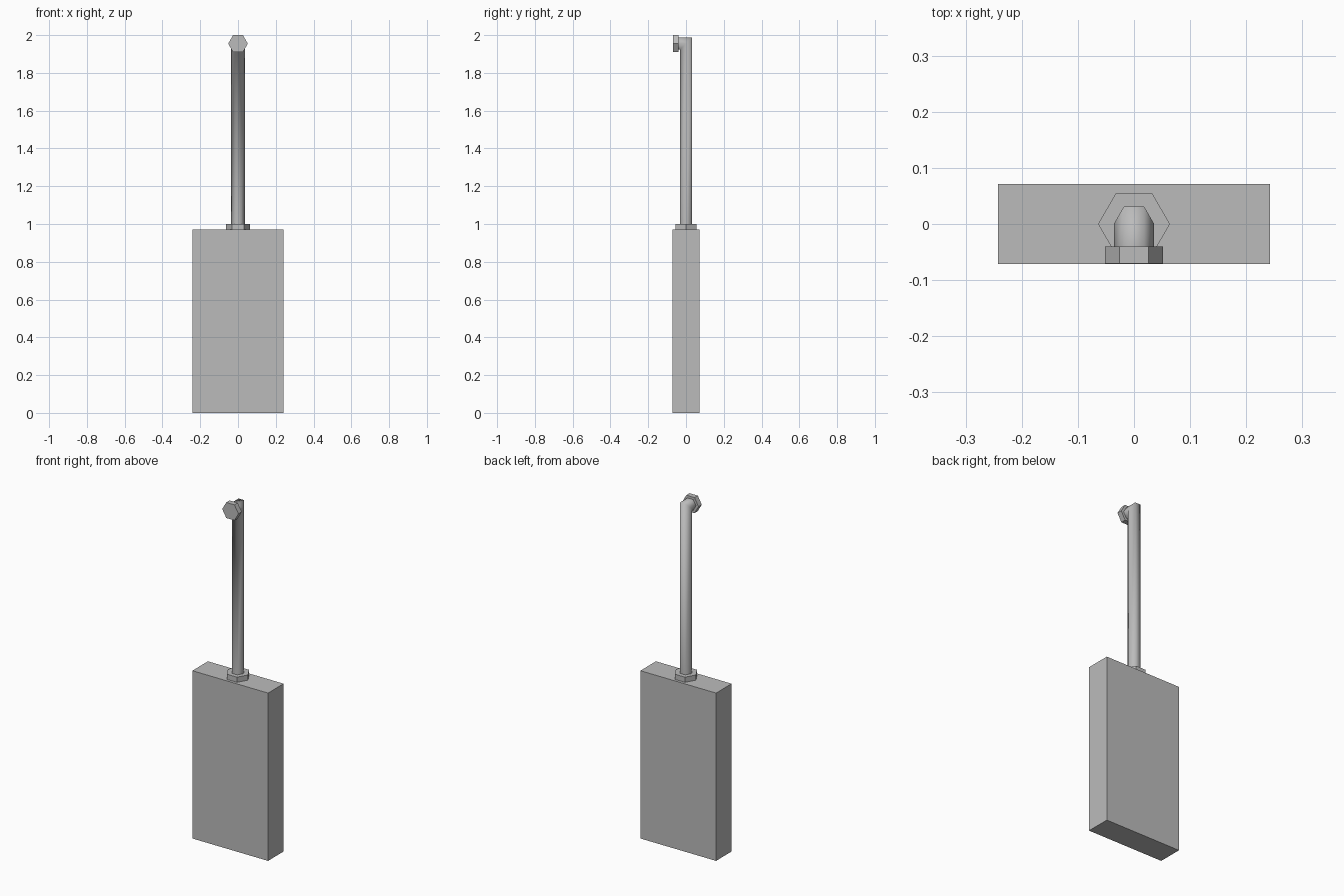
import bpy, bmesh
from math import cos, sin, pi

cube = bpy.data.objects.get("Cube")
if cube:
    bpy.data.objects.remove(cube, do_unlink=True)

GREY = (0.5, 0.5, 0.5, 1)
grey = bpy.data.materials.new("plain grey")
grey.use_nodes = True
grey.diffuse_color = GREY
grey.node_tree.nodes["Principled BSDF"].inputs["Base Color"].default_value = GREY


def make_object(name, bm, smooth=False):
    bmesh.ops.recalc_face_normals(bm, faces=bm.faces)
    mesh = bpy.data.meshes.new(name)
    bm.to_mesh(mesh)
    bm.free()
    mesh.materials.append(grey)
    for p in mesh.polygons:
        p.use_smooth = smooth
    obj = bpy.data.objects.new(name, mesh)
    bpy.context.collection.objects.link(obj)
    return obj


def loft(name, rings, smooth=False, caps=True):
    """Skin a list of equally sized point rings."""
    bm = bmesh.new()
    loops = [[bm.verts.new(p) for p in ring] for ring in rings]
    n = len(loops[0])
    for a, b in zip(loops, loops[1:]):
        for i in range(n):
            j = (i + 1) % n
            bm.faces.new((a[i], a[j], b[j], b[i]))
    if caps:
        bm.faces.new(loops[0])
        bm.faces.new(loops[-1])
    return make_object(name, bm, smooth)


def hexagon(radius):
    return [(radius * cos(i * pi / 3), radius * sin(i * pi / 3)) for i in range(6)]


BODY_TOP = 0.97
NUT = 0.03
OUTLET_Z = 1.955
OUTLET_Y = -0.04

# Body block
outline = [(-0.242, -0.071), (0.242, -0.071), (0.242, 0.071), (-0.242, 0.071)]
loft("body_block", [[(x, y, z) for x, y in outline] for z in (0, BODY_TOP)])

# Hexagonal collar where the pipe meets the body
loft("lower_collar", [[(x, y, z) for x, y in hexagon(0.064)]
                      for z in (BODY_TOP, BODY_TOP + NUT)])

# Six-sided pipe with a mitred elbow turning to the front
section = hexagon(0.036)
loft("bent_pipe", [
    [(x, v, BODY_TOP + NUT) for x, v in section],
    [(x, v, OUTLET_Z + v) for x, v in section],
    [(x, OUTLET_Y, OUTLET_Z + v) for x, v in section],
], smooth=True, caps=False)

# Hexagonal collar on the outlet
loft("outlet_collar", [[(x, y, OUTLET_Z + v) for x, v in hexagon(0.052)]
                       for y in (OUTLET_Y, OUTLET_Y - NUT)])
